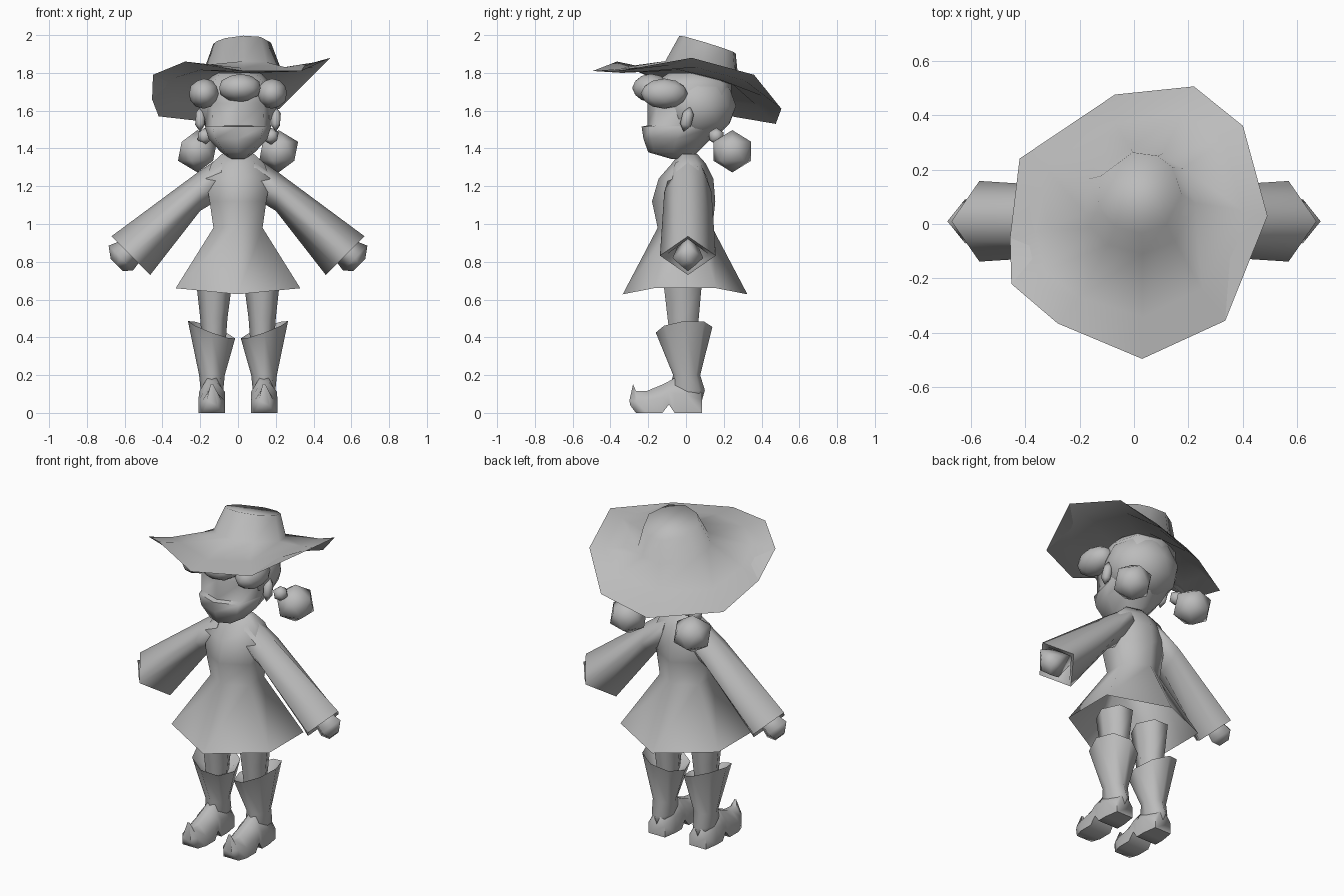
import bpy, bmesh, math
from mathutils import Vector, Matrix

if "Cube" in bpy.data.objects:
    bpy.data.objects.remove(bpy.data.objects["Cube"])

grey = bpy.data.materials.new("plain grey")
grey.diffuse_color = (0.5, 0.5, 0.5, 1)
grey.use_nodes = True
grey.node_tree.nodes["Principled BSDF"].inputs["Base Color"].default_value = grey.diffuse_color


def finish(name, bm, angle=60):
    bmesh.ops.recalc_face_normals(bm, faces=bm.faces)
    me = bpy.data.meshes.new(name)
    bm.to_mesh(me)
    bm.free()
    me.materials.append(grey)
    ob = bpy.data.objects.new(name, me)
    bpy.context.collection.objects.link(ob)
    bpy.ops.object.select_all(action='DESELECT')
    ob.select_set(True)
    bpy.context.view_layer.objects.active = ob
    bpy.ops.object.shade_smooth_by_angle(angle=math.radians(angle))
    return ob


def loft(name, rings, start=True, end=True, angle=60):
    """Skin a list of equal-length point rings, with optional end caps."""
    bm = bmesh.new()
    vs = [[bm.verts.new(p) for p in r] for r in rings]
    n = len(vs[0])
    for a, b in zip(vs, vs[1:]):
        for i in range(n):
            j = (i + 1) % n
            bm.faces.new((a[i], a[j], b[j], b[i]))
    if start:
        bm.faces.new(vs[0])
    if end:
        bm.faces.new(vs[-1])
    return finish(name, bm, angle)


def oval(cx, hw, y0, y1, z, n=8, boxy=1.0, tilt=(0, 0)):
    """Horizontal ring; boxy < 1 squares it off, tilt lifts it along x and y."""
    pts = []
    for i in range(n):
        t = 2 * math.pi * i / n
        c, s = math.cos(t), math.sin(t)
        c = math.copysign(abs(c) ** boxy, c) if abs(c) > 1e-6 else 0
        s = math.copysign(abs(s) ** boxy, s) if abs(s) > 1e-6 else 0
        pts.append((cx + hw * c, (y0 + y1) / 2 + (y1 - y0) / 2 * s,
                    z + tilt[0] * c + tilt[1] * s))
    return pts


def hexagon(hw, y0, y1, z, dip=0):
    """Six-sided ring with flat sides and a corner at front and back."""
    m, r = (y0 + y1) / 2, (y1 - y0) / 4
    return [(hw, m - r, z), (hw, m + r, z), (0, y1, z - dip),
            (-hw, m + r, z), (-hw, m - r, z), (0, y0, z - dip)]


def blob(name, loc, size, sub=1, rot=0.0):
    bm = bmesh.new()
    bmesh.ops.create_icosphere(bm, subdivisions=sub, radius=1)
    m = (Matrix.Translation(loc) @ Matrix.Rotation(rot, 4, 'X')
         @ Matrix.Diagonal((*size, 1)))
    bmesh.ops.transform(bm, matrix=m, verts=bm.verts)
    return finish(name, bm, 75)


# hat: closed shell of underside, floppy rim, drooping fold and tilted crown
rim = [(.49, .03, 1.88), (.40, .36, 1.79), (.22, .505, 1.61), (-.07, .475, 1.53),
       (-.42, .24, 1.57), (-.455, -.05, 1.66), (-.45, -.22, 1.79),
       (-.28, -.365, 1.86), (.03, -.495, 1.81), (.335, -.355, 1.81)]
fold = [(.40, .05, 1.855), (.33, .31, 1.785), (.18, .41, 1.70), (-.07, .37, 1.655),
        (-.33, .21, 1.675), (-.36, -.03, 1.73), (-.33, -.17, 1.80),
        (-.20, -.27, 1.84), (.03, -.34, 1.825), (.25, -.24, 1.83)]


def crown(r, cy, z, slope, ry):
    pts = []
    for p in rim:
        t = math.atan2(p[1] - .05, p[0])
        x, y = .02 + r * math.cos(t), cy + ry * math.sin(t)
        pts.append((x, y, z + slope * (y - cy) + .05 * (x - .02)))
    return pts


under = [(x, y, z - .025) for x, y, z in fold]
loft("hat", [crown(.19, .08, 1.78, -.25, .18), under, rim, fold,
             crown(.205, .085, 1.815, -.24, .195),
             crown(.155, .115, 1.95, -.31, .15)], angle=88)

# head, with the jaw standing slightly proud of the upper face
head = [(1.345, .04, -.08, .04), (1.38, .09, -.2, .06), (1.45, .155, -.225, .13),
        (1.515, .175, -.235, .2), (1.522, .175, -.205, .21), (1.64, .18, -.205, .24),
        (1.74, .18, -.18, .24), (1.80, .12, -.09, .18)]
loft("head", [oval(0, hw, a, b, z, 8, .75) for z, hw, a, b in head], angle=65)
blob("hair_cap", (0, .06, 1.625), (.215, .205, .19), 2)

# fringe
blob("fringe_middle", (.01, -.185, 1.72), (.115, .1, .075), 2)

# dress, with the hem dipping at front and back
dress = [(.66, .33, -.335, .325, .032), (.98, .13, -.15, .14, 0),
         (1.12, .15, -.18, .155, 0), (1.24, .17, -.145, .145, 0),
         (1.32, .14, -.075, .105, 0), (1.37, .085, -.04, .06, 0)]
loft("dress", [hexagon(hw, a, b, z, dip) for z, hw, a, b, dip in dress],
     start=False, angle=80)

for s, side in ((-1, "left"), (1, "right")):
    blob(side + "_fringe", (s * .18, -.115, 1.69), (.082, .125, .08), 2)
    blob(side + "_ear", (s * .2, .005, 1.555), (.03, .035, .07), 1, -.25)
    blob(side + "_hair_tie", (s * .175, .16, 1.465), (.045, .045, .045), 1)
    blob(side + "_hair_bun", (s * .215, .245, 1.385), (.115, .118, .112), 1)

    # flared sleeve: full at the shoulder, diamond at the hollow cuff
    # (top point, bottom point, half depth, roundness)
    secs = [((.08, 1.365), (.10, 1.13), .10, .65), ((.215, 1.272), (.20, 1.07), .125, .6),
            ((.67, .935), (.465, .73), .148, .5), ((.635, .92), (.475, .76), .11, .5),
            ((.56, .96), (.44, .84), .06, .5)]
    rings = []
    for (tx, tz), (bx, bz), w, f in secs:
        c = Vector((s * (tx + bx) / 2, .01, (tz + bz) / 2))
        up = Vector((s * tx, .01, tz)) - c
        dep = Vector((0, w, 0))
        rings.append([c + up * u + dep * v for u, v in
                      ((1, 0), (f, f), (0, 1), (-f, f), (-1, 0), (-f, -f), (0, -1), (f, -f))])
    loft(side + "_sleeve", rings, angle=95)

    # hand: four-sided and tapered
    hand = [((.50, .91), .05), ((.62, .82), .092), ((.642, .782), .045)]
    d = Vector((s * .68, 0, .68)).normalized()
    loft(side + "_hand",
         [[Vector((s * x, .01, z)) + d * (w * math.cos(k * math.pi / 2))
           + Vector((0, .88 * w * math.sin(k * math.pi / 2), 0)) for k in range(4)]
          for (x, z), w in hand], angle=95)

    # leg
    loft(side + "_leg", [oval(s * .128, .062, -.09, .06, .36, 6),
                         oval(s * .128, .072, -.11, .08, .5, 6),
                         oval(s * .126, .095, -.135, .1, .69, 6)], angle=80)

    # boot shaft: slanted top, narrow ankle
    loft(side + "_boot_shaft",
         [oval(s * .135, .05, -.06, .06, .36, 8),
          oval(s * .14, .125, -.16, .14, .44, 8, 1, (s * .046, .015)),
          oval(s * .138, .068, -.068, .075, .2, 8),
          oval(s * .138, .06, -.09, .1, .12, 8),
          oval(s * .138, .045, -.05, .08, .05, 8)], angle=80)

    # boot foot: sections from heel to curled toe (y, bottom, top, half width)
    foot = [(.085, 0, .12, .055), (.0, 0, .18, .068), (-.06, 0, .185, .068),
            (-.09, .045, .168, .068), (-.125, 0, .15, .07), (-.21, 0, .115, .07),
            (-.265, .0, .115, .052)]
    rings = []
    for y, b, t, w in foot:
        m = b + (t - b) * .55
        rings.append([(s * .138 + x, y, z) for x, z in
                      ((-w, b), (w, b), (w, m), (w * .35, t), (-w * .35, t), (-w, m))])
    tip = [(s * .138 + x, y, z) for x, y, z in
           ((-.028, -.295, .04), (.028, -.295, .04), (.028, -.3, .065),
            (.006, -.28, .152), (-.006, -.28, .152), (-.028, -.3, .065))]
    loft(side + "_boot_foot", rings + [tip], angle=80)
